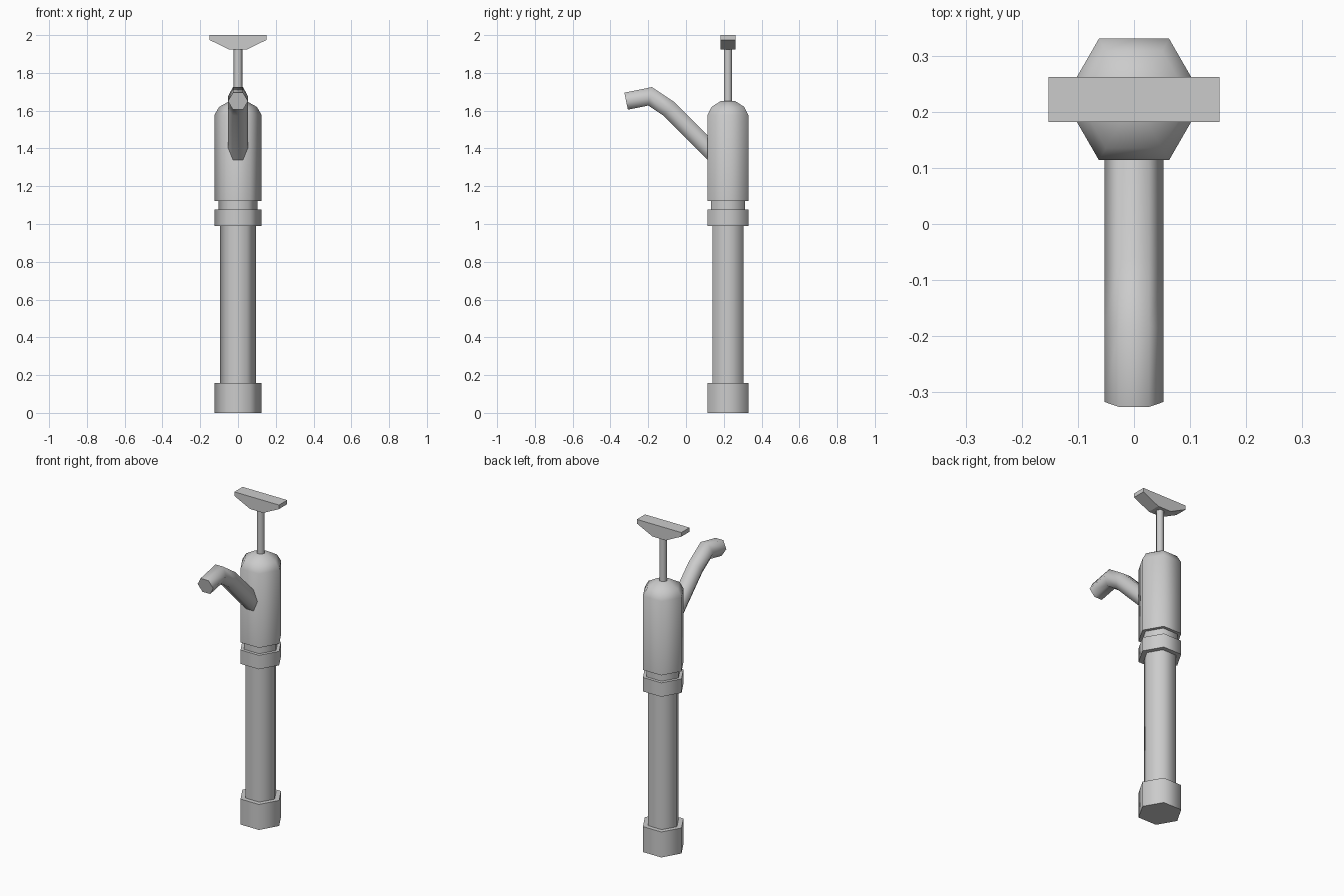
import bpy
import bmesh
from math import cos, sin, pi, radians
from mathutils import Vector

cube = bpy.data.objects.get("Cube")
if cube:
    bpy.data.objects.remove(cube, do_unlink=True)

AXIS_Y = 0.222   # pump barrel sits behind the origin, spout reaches forward
SIDES = 6

grey = bpy.data.materials.new("plain_grey")
grey.use_nodes = True
colour = (0.6, 0.6, 0.6, 1)
grey.diffuse_color = colour
grey.node_tree.nodes["Principled BSDF"].inputs["Base Color"].default_value = colour


def finish(name, bm, smooth=True):
    bmesh.ops.recalc_face_normals(bm, faces=bm.faces)
    mesh = bpy.data.meshes.new(name)
    bm.to_mesh(mesh)
    bm.free()
    mesh.materials.append(grey)
    obj = bpy.data.objects.new(name, mesh)
    bpy.context.collection.objects.link(obj)
    if smooth:
        bpy.ops.object.select_all(action="DESELECT")
        obj.select_set(True)
        bpy.context.view_layer.objects.active = obj
        bpy.ops.object.shade_smooth_by_angle(angle=radians(62))
    return obj


def skin(name, rings):
    """Join successive hexagonal rings and cap both ends."""
    bm = bmesh.new()
    loops = [[bm.verts.new(p) for p in ring] for ring in rings]
    for a, b in zip(loops, loops[1:]):
        for i in range(SIDES):
            j = (i + 1) % SIDES
            bm.faces.new((a[i], a[j], b[j], b[i]))
    bm.faces.new(loops[0])
    bm.faces.new(loops[-1])
    return finish(name, bm)


def hexagon(centre, u, v, radius):
    angles = [2 * pi * i / SIDES for i in range(SIDES)]
    return [centre + radius * (cos(a) * u + sin(a) * v) for a in angles]


X, Y = Vector((1, 0, 0)), Vector((0, 1, 0))


def lathe(name, profile):
    return skin(name, [hexagon(Vector((0, AXIS_Y, z)), X, Y, r) for r, z in profile])


# Barrel parts, bottom to top
lathe("base_cap", [(0.125, 0), (0.125, 0.157)])
lathe("lower_tube", [(0.094, 0.15), (0.094, 1.0)])
lathe("collar", [(0.125, 0.99), (0.125, 1.076)])
lathe("neck", [(0.104, 1.07), (0.104, 1.13)])
lathe("pump_head", [(0.125, 1.122), (0.125, 1.577), (0.1, 1.62), (0.042, 1.652)])
lathe("plunger_rod", [(0.024, 1.63), (0.024, 1.93)])

# Spout: hexagonal pipe swept along a bent path, mitred at each bend
path = [Vector((0, y, z)) for y, z in
        ((0.15, 1.368), (-0.09, 1.609), (-0.19, 1.676), (-0.317, 1.65))]
rings = []
for i, p in enumerate(path):
    before = (p - path[max(i - 1, 0)]).normalized()
    after = (path[min(i + 1, len(path) - 1)] - p).normalized()
    tangent = (before + after).normalized()
    mitre = 1 / tangent.dot(after if after.length else before)
    rings.append(hexagon(p, X, tangent.cross(X) * mitre, 0.053))
skin("spout", rings)

# Handle: tapered bar extruded front to back
bm = bmesh.new()
half = [(0.045, 1.923), (0.152, 1.975), (0.152, 2.0)]
outline = half + [(-x, z) for x, z in reversed(half)]
face = bm.faces.new([bm.verts.new((x, AXIS_Y - 0.04, z)) for x, z in outline])
out = bmesh.ops.extrude_face_region(bm, geom=[face])
bmesh.ops.translate(bm, vec=(0, 0.08, 0),
                    verts=[g for g in out["geom"] if isinstance(g, bmesh.types.BMVert)])
finish("handle", bm, smooth=False)
